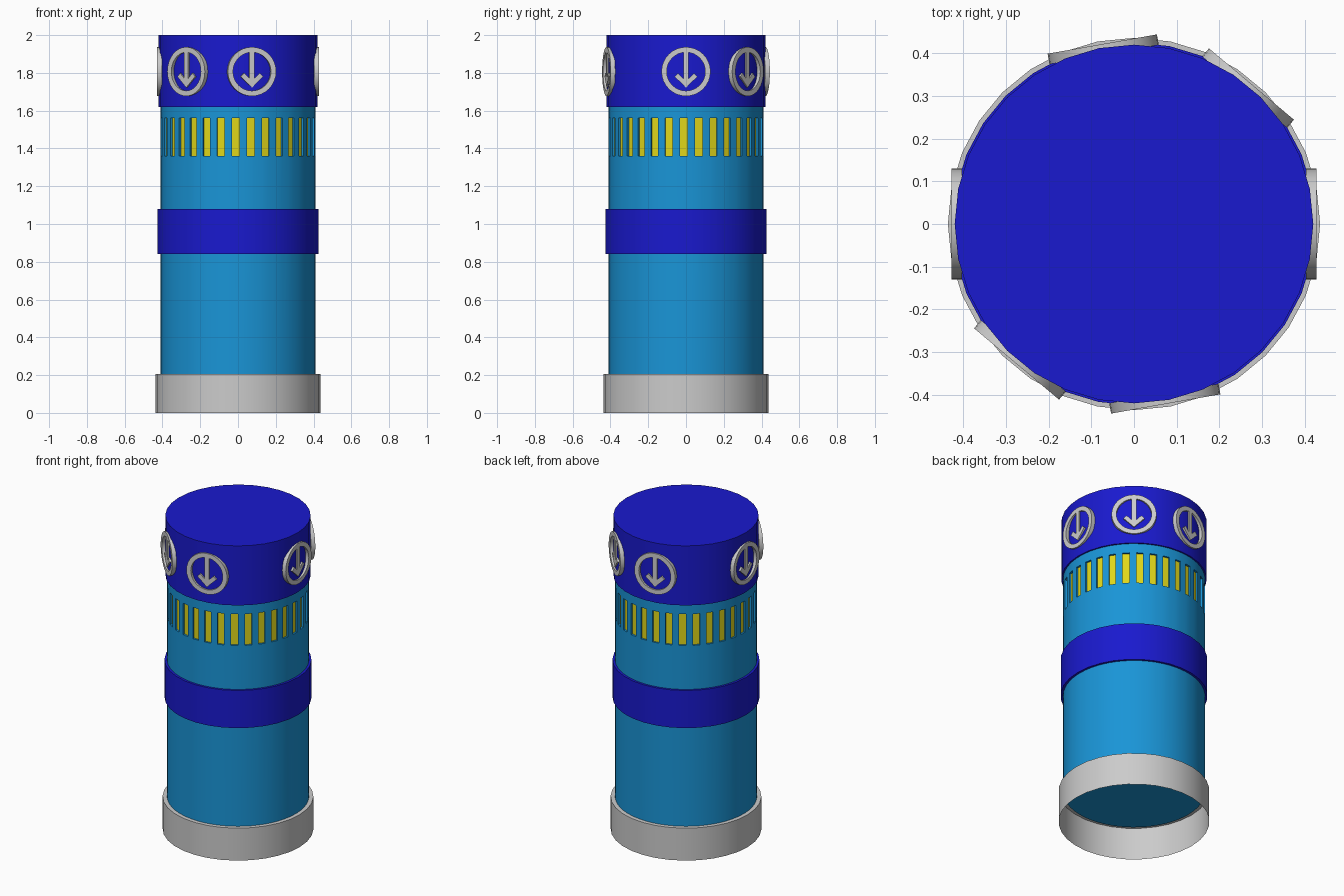
import bpy, bmesh, math
from mathutils import Matrix, Vector

if "Cube" in bpy.data.objects:
    bpy.data.objects.remove(bpy.data.objects["Cube"])


def material(name, rgb):
    m = bpy.data.materials.new(name)
    m.diffuse_color = (*rgb, 1)
    m.use_nodes = True
    m.node_tree.nodes["Principled BSDF"].inputs["Base Color"].default_value = m.diffuse_color
    return m


SKY = material("sky_blue", (0.01, 0.30, 0.68))
NAVY = material("deep_blue", (0.01, 0.01, 0.62))
YELLOW = material("yellow", (0.75, 0.68, 0.01))


def finish(name, bm, mats=()):
    me = bpy.data.meshes.new(name)
    bm.normal_update()
    bm.to_mesh(me)
    bm.free()
    ob = bpy.data.objects.new(name, me)
    bpy.context.collection.objects.link(ob)
    for m in mats:
        me.materials.append(m)
    bpy.ops.object.select_all(action='DESELECT')
    ob.select_set(True)
    bpy.context.view_layer.objects.active = ob
    bpy.ops.object.shade_smooth_by_angle(angle=math.radians(30))
    return ob


def lathe(profile, n=32, phase=0.0, caps=True):
    """Revolve (radius, z) points listed from bottom to top."""
    bm = bmesh.new()
    rings = [[bm.verts.new((r * math.cos(phase + math.tau * i / n),
                            r * math.sin(phase + math.tau * i / n), z))
              for i in range(n)] for r, z in profile]
    rows = []
    for a, b in zip(rings, rings[1:]):
        rows.append([bm.faces.new((a[i], a[(i + 1) % n], b[(i + 1) % n], b[i]))
                     for i in range(n)])
    if caps:
        bm.faces.new(rings[0][::-1])
        bm.faces.new(rings[-1])
    return bm, rows


# Main tube with 32 recessed yellow slots near the top
R = 0.41
step = math.tau / 64
phase = math.radians(-91.6) - step / 2
bm, rows = lathe([(R, 0.2), (R, 1.36), (R, 1.56), (R, 1.7)], 64, phase)
slots = rows[1][::2]
bm.normal_update()
bmesh.ops.inset_individual(bm, faces=slots, thickness=0.0, depth=-0.012)
for f in slots:
    f.material_index = 1
finish("body_tube", bm, [SKY, YELLOW])

# Solid top cap and middle band
finish("top_cap", lathe([(0.42, 1.62), (0.42, 2.0)])[0], [NAVY])
finish("middle_band", lathe([(0.425, 0.84), (0.425, 1.08)])[0], [NAVY])

# Hollow grey foot with a narrow ledge against the tube
finish("base_ring", lathe([(0.436, 0.0), (0.436, 0.207), (0.405, 0.207)], caps=False)[0])


def badge_ring():
    bm = bmesh.new()
    n = 32
    section = [(0.102, 0.403), (0.13, 0.403), (0.13, 0.428), (0.102, 0.428)]
    loops = [[bm.verts.new((r * math.cos(math.tau * i / n), r * math.sin(math.tau * i / n), d))
              for i in range(n)] for r, d in section]
    for k in range(4):
        a, b = loops[k], loops[(k + 1) % 4]
        for i in range(n):
            j = (i + 1) % n
            bm.faces.new((a[i], a[j], b[j], b[i]))
    bmesh.ops.recalc_face_normals(bm, faces=bm.faces)
    return bm


def badge_arrow():
    half = [(0.014, 0.106), (0.014, -0.036), (0.042, -0.008), (0.061, -0.027), (0, -0.085)]
    outline = half + [(-x, y) for x, y in half[-2::-1]]
    bm = bmesh.new()
    face = bm.faces.new([bm.verts.new((x, y, 0.403)) for x, y in outline])
    ext = bmesh.ops.extrude_face_region(bm, geom=[face])
    verts = [g for g in ext["geom"] if isinstance(g, bmesh.types.BMVert)]
    bmesh.ops.translate(bm, verts=verts, vec=(0, 0, 0.024))
    bmesh.ops.recalc_face_normals(bm, faces=bm.faces)
    return bm


# Six round badges with down arrows, two matching groups of three
for k, deg in enumerate((0, 50, 100, 180, 230, 280), 1):
    c, s = math.cos(math.radians(deg)), math.sin(math.radians(deg))
    place = Matrix(((-s, 0, c, 0), (c, 0, s, 0), (0, 1, 0, 1.807), (0, 0, 0, 1)))
    for part, make in (("badge_ring", badge_ring), ("badge_arrow", badge_arrow)):
        bm = make()
        bm.transform(place)
        finish(f"{part}_{k}", bm)
